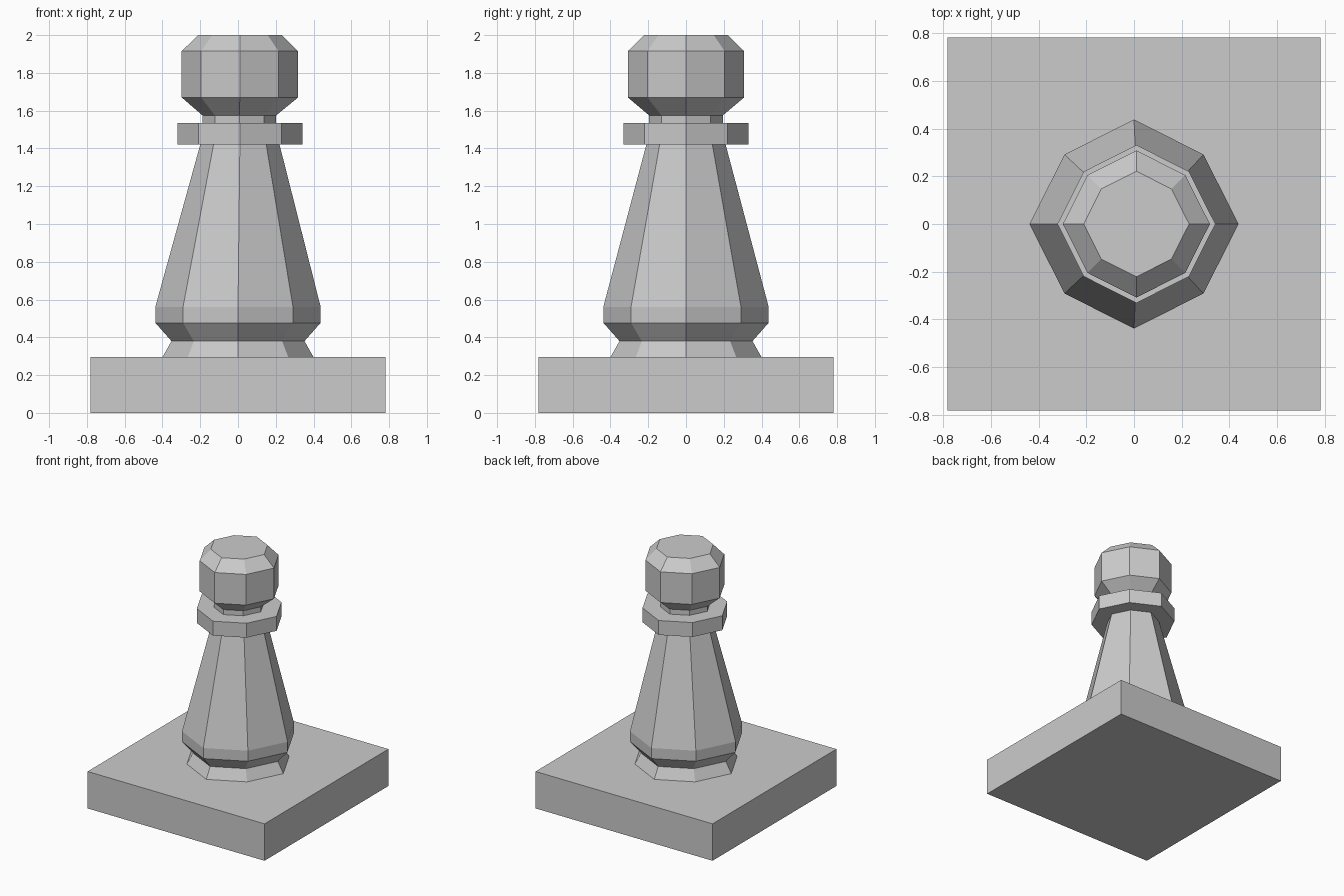
import bpy, bmesh, math

if "Cube" in bpy.data.objects:
    bpy.data.objects.remove(bpy.data.objects["Cube"])

DIAGONAL = 0.94  # corners on the diagonals sit slightly inside a true octagon


def make_object(name, bm):
    bmesh.ops.recalc_face_normals(bm, faces=bm.faces)
    mesh = bpy.data.meshes.new(name)
    bm.to_mesh(mesh)
    bm.free()
    obj = bpy.data.objects.new(name, mesh)
    bpy.context.collection.objects.link(obj)
    return obj


def turned(name, profile, cap_top=False):
    """Eight-sided loft through (radius, height, x offset) rings."""
    bm = bmesh.new()
    rings = []
    for r, z, cx in profile:
        ring = []
        for i in range(8):
            a = i * math.pi / 4
            k = r * (DIAGONAL if i % 2 else 1)
            ring.append(bm.verts.new((cx + k * math.cos(a), k * math.sin(a), z)))
        rings.append(ring)
    for low, high in zip(rings, rings[1:]):
        for i in range(8):
            j = (i + 1) % 8
            bm.faces.new((low[i], low[j], high[j], high[i]))
    if cap_top:
        bm.faces.new(rings[-1])
    obj = make_object(name, bm)
    # open rings: make sure the sides face outwards
    side = max(obj.data.polygons, key=lambda p: abs(p.normal.x))
    if side.normal.x * side.center.x < 0:
        obj.data.flip_normals()
    return obj


# Square plinth
bm = bmesh.new()
bmesh.ops.create_cube(bm, size=1)
for v in bm.verts:
    v.co = (v.co.x * 1.564, v.co.y * 1.564, (v.co.z + 0.5) * 0.295)
make_object("plinth", bm)

# Flared foot and tapered body
turned("foot", [(0.40, 0.295, 0), (0.352, 0.38, 0), (0.436, 0.475, 0)])
turned("body", [(0.436, 0.475, 0), (0.438, 0.56, 0), (0.21, 1.42, 0.01)])

# Collar with its under and upper rims
turned("collar", [(0.21, 1.42, 0.01), (0.331, 1.42, 0.01),
                  (0.331, 1.535, 0.01), (0.195, 1.535, 0.007)])

# Short neck and faceted head
turned("neck", [(0.195, 1.535, 0.007), (0.195, 1.575, 0.007)])
turned("head", [(0.195, 1.575, 0.007), (0.308, 1.67, 0.01),
                (0.308, 1.915, 0.01), (0.221, 2.0, 0.01)], cap_top=True)
